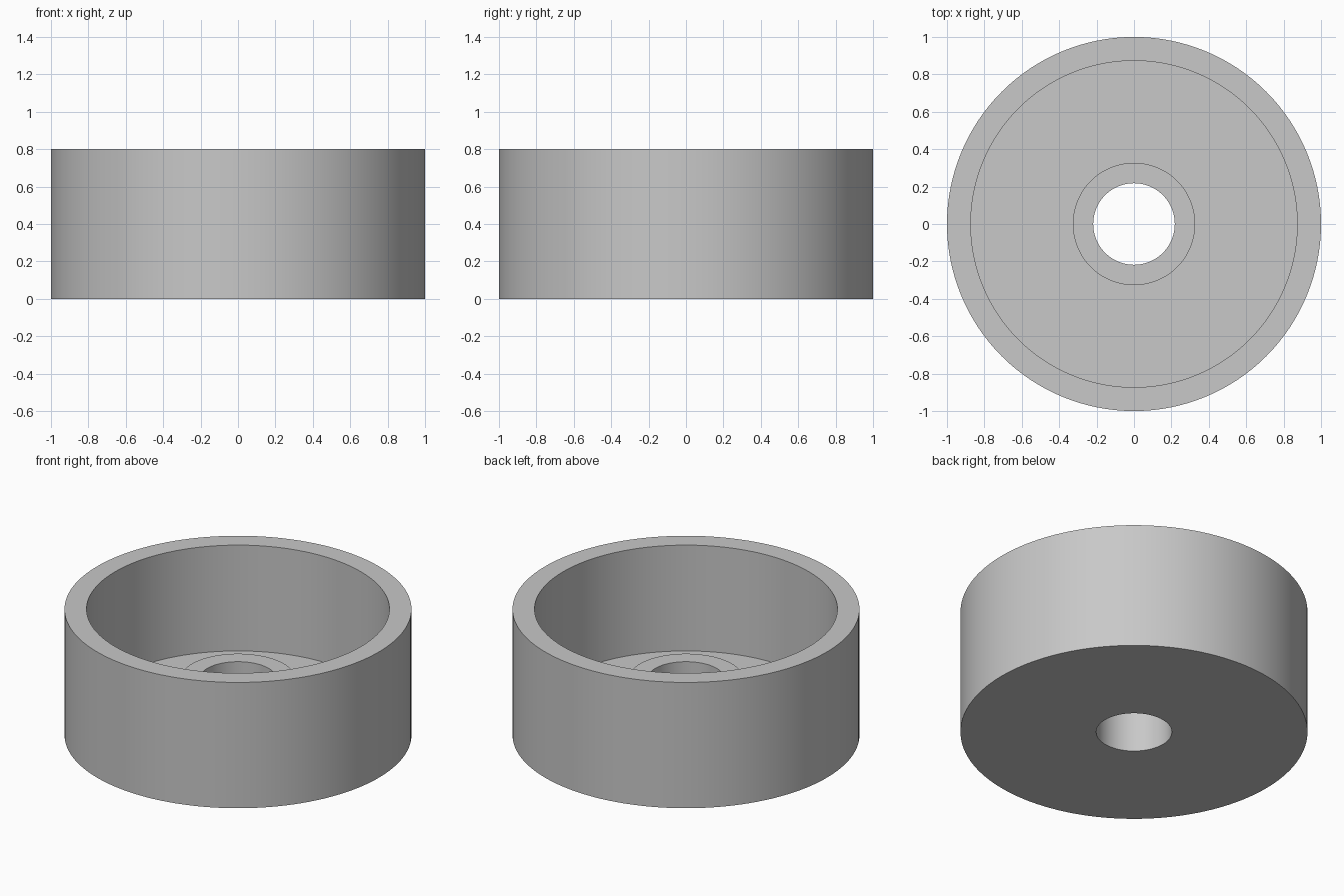
import bpy, bmesh, math

cube = bpy.data.objects.get("Cube")
if cube:
    bpy.data.objects.remove(cube, do_unlink=True)

SEGMENTS = 128
OUTER, INNER, BOSS, BORE = 1.0, 0.873, 0.327, 0.218
HEIGHT, FLOOR, BOSS_TOP = 0.8, 0.127, 0.364

# Plain grey finish
grey = bpy.data.materials.new("grey")
grey.use_nodes = True
colour = (0.58, 0.58, 0.58, 1.0)
grey.diffuse_color = colour
grey.node_tree.nodes["Principled BSDF"].inputs["Base Color"].default_value = colour


def lathe(name, profile, material):
    """Turn a closed (radius, z) profile around the z axis."""
    bm = bmesh.new()
    verts = [bm.verts.new((r, 0, z)) for r, z in profile]
    edges = [bm.edges.new((a, b)) for a, b in zip(verts, verts[1:] + verts[:1])]
    bmesh.ops.spin(bm, geom=verts + edges, cent=(0, 0, 0), axis=(0, 0, 1),
                   angle=math.tau, steps=SEGMENTS, use_duplicate=False)
    bmesh.ops.remove_doubles(bm, verts=bm.verts, dist=0.0001)
    bmesh.ops.recalc_face_normals(bm, faces=bm.faces)
    mesh = bpy.data.meshes.new(name)
    bm.to_mesh(mesh)
    bm.free()
    mesh.materials.append(material)
    obj = bpy.data.objects.new(name, mesh)
    bpy.context.collection.objects.link(obj)
    bpy.ops.object.select_all(action='DESELECT')
    obj.select_set(True)
    bpy.context.view_layer.objects.active = obj
    bpy.ops.object.shade_smooth_by_angle(angle=math.radians(30))
    return obj


# Open cup: outer wall, rim, floor, raised centre boss and through bore
lathe("cup_with_bored_boss", [
    (BORE, 0), (OUTER, 0), (OUTER, HEIGHT), (INNER, HEIGHT),
    (INNER, FLOOR), (BOSS, FLOOR), (BOSS, BOSS_TOP), (BORE, BOSS_TOP),
], grey)
